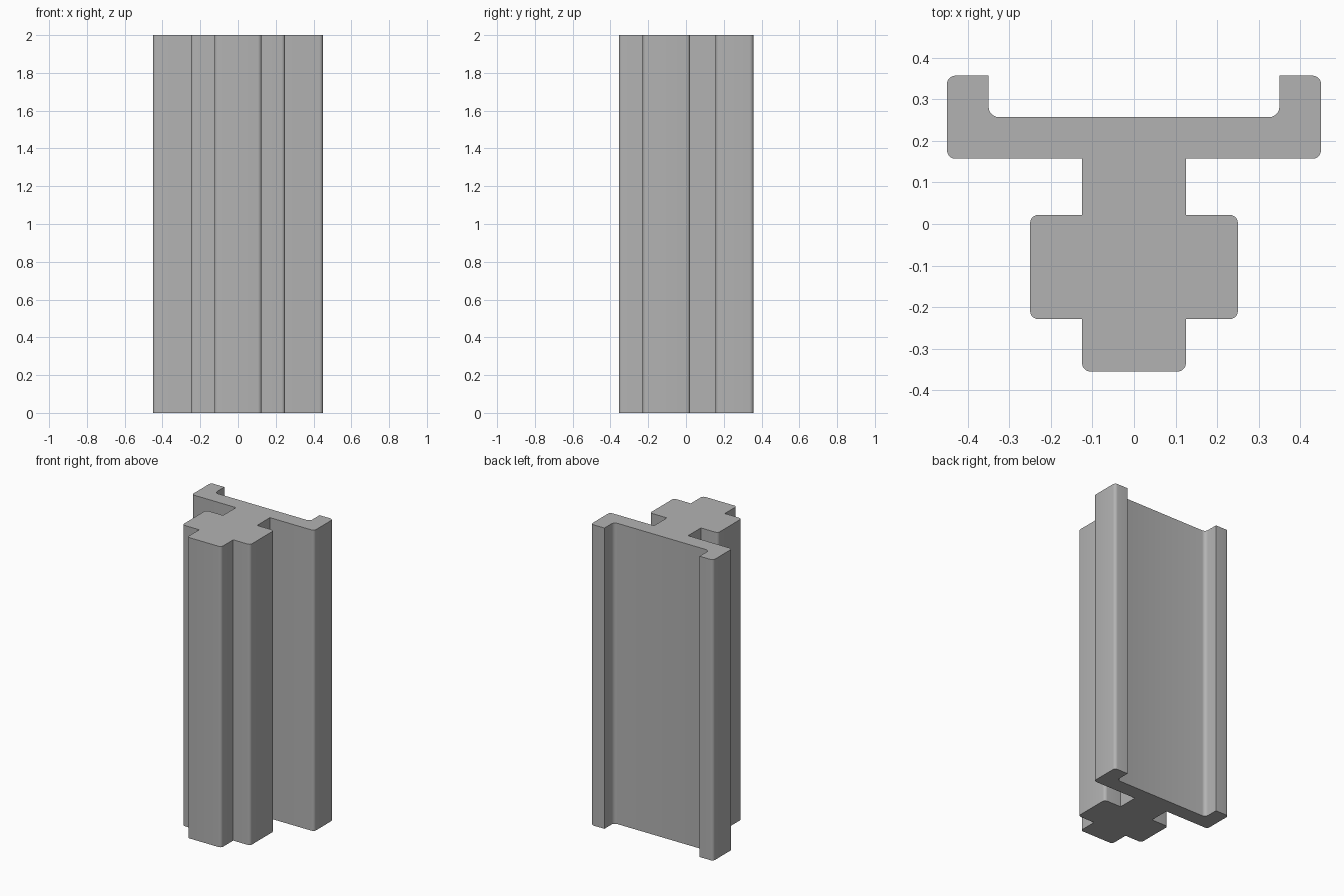
import bpy, bmesh, math
from mathutils import Vector

cube = bpy.data.objects.get("Cube")
if cube:
    bpy.data.objects.remove(cube, do_unlink=True)

HEIGHT = 2.0
ROUND = 0.02
STEPS = 5

# Right half of the cross-section, front to back: x, y, corner radius
HALF = [
    (0.125, -0.355, ROUND), (0.125, -0.229, 0),      # front rib
    (0.25, -0.229, ROUND), (0.25, 0.022, ROUND),     # wide core
    (0.125, 0.022, 0), (0.125, 0.157, 0),            # web
    (0.45, 0.157, ROUND), (0.45, 0.357, ROUND),      # flange
    (0.35, 0.357, 0), (0.35, 0.257, 0.025),          # lip and channel
]


def rounded(corners):
    """Replace every corner that has a radius by an arc (right angles)."""
    points = []
    for i, (x, y, r) in enumerate(corners):
        corner = Vector((x, y))
        if not r:
            points.append(corner)
            continue
        before = (Vector(corners[i - 1][:2]) - corner).normalized() * r
        after = (Vector(corners[(i + 1) % len(corners)][:2]) - corner).normalized() * r
        centre = corner + before + after
        for k in range(STEPS + 1):
            a = math.pi / 2 * k / STEPS
            points.append(centre - after * math.cos(a) - before * math.sin(a))
    return points


# Single grey finish
grey = bpy.data.materials.new("grey")
grey.use_nodes = True
colour = (0.45, 0.45, 0.45, 1)
grey.diffuse_color = colour
grey.node_tree.nodes["Principled BSDF"].inputs["Base Color"].default_value = colour

# Mirror the half section and extrude it upwards
outline = rounded(HALF + [(-x, y, r) for x, y, r in reversed(HALF)])
bm = bmesh.new()
base = bm.faces.new([bm.verts.new((p.x, p.y, 0)) for p in outline])
top = bmesh.ops.extrude_face_region(bm, geom=[base], use_keep_orig=True)["geom"]
bmesh.ops.translate(bm, vec=(0, 0, HEIGHT),
                    verts=[v for v in top if isinstance(v, bmesh.types.BMVert)])
bmesh.ops.recalc_face_normals(bm, faces=bm.faces)

mesh = bpy.data.meshes.new("extruded_profile")
bm.to_mesh(mesh)
bm.free()
mesh.materials.append(grey)
profile = bpy.data.objects.new("extruded_profile", mesh)
bpy.context.collection.objects.link(profile)

# Smooth rounded corners, sharp ends and steps
bpy.ops.object.select_all(action='DESELECT')
profile.select_set(True)
bpy.context.view_layer.objects.active = profile
bpy.ops.object.shade_smooth_by_angle(angle=math.radians(30))
